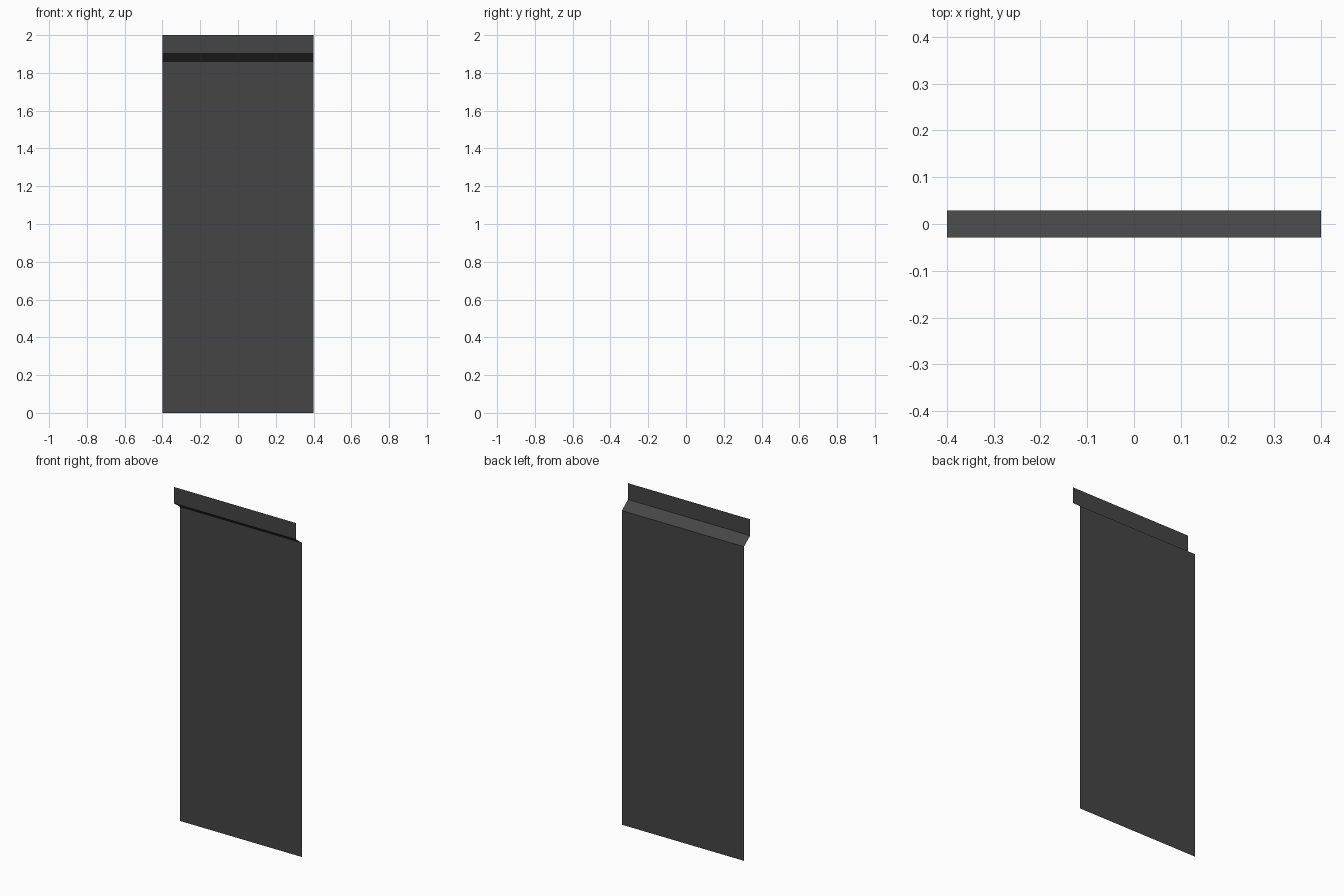
import bpy, bmesh

if "Cube" in bpy.data.objects:
    bpy.data.objects.remove(bpy.data.objects["Cube"])

HALF_WIDTH = 0.4
# Side profile (y, z): tall back panel, sloped step, short front lip
PROFILE = [(0.029, 0.0), (0.029, 1.86), (-0.029, 1.903), (-0.029, 2.0)]

# Thin folded sheet: sweep the profile across the width
bm = bmesh.new()
verts = [bm.verts.new((-HALF_WIDTH, y, z)) for y, z in PROFILE]
edges = [bm.edges.new(pair) for pair in zip(verts, verts[1:])]
swept = bmesh.ops.extrude_edge_only(bm, edges=edges)["geom"]
bmesh.ops.translate(bm, vec=(2 * HALF_WIDTH, 0, 0),
                    verts=[g for g in swept if isinstance(g, bmesh.types.BMVert)])

# Main faces look toward the front
bm.normal_update()
if sum(f.normal.y * f.calc_area() for f in bm.faces) > 0:
    bmesh.ops.reverse_faces(bm, faces=bm.faces[:])

mesh = bpy.data.meshes.new("folded_panel")
bm.to_mesh(mesh)
bm.free()
panel = bpy.data.objects.new("folded_panel", mesh)
bpy.context.collection.objects.link(panel)

# Dark sheet finish
dark = bpy.data.materials.new("dark_sheet")
dark.diffuse_color = (0.06, 0.06, 0.06, 1)
dark.use_nodes = True
dark.node_tree.nodes["Principled BSDF"].inputs["Base Color"].default_value = dark.diffuse_color
mesh.materials.append(dark)
